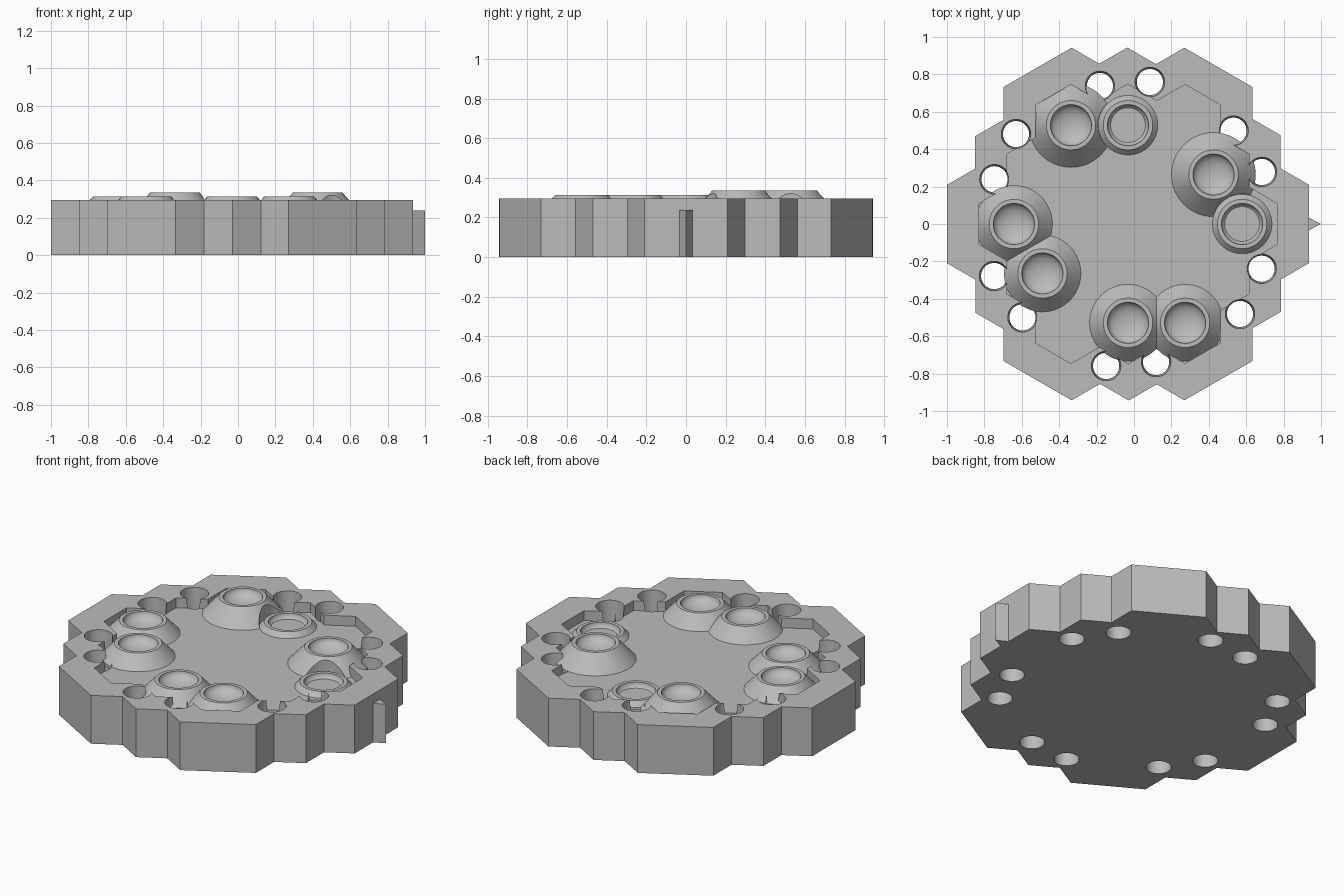
import bpy, bmesh
from math import cos, sin, pi, sqrt, radians

if "Cube" in bpy.data.objects:
    bpy.data.objects.remove(bpy.data.objects["Cube"])

CX = -0.032            # centre of the hexagonal pattern
TOP, FLOOR = 0.295, 0.235
CELL = 0.305           # spacing of the hexagonal cells

grey = bpy.data.materials.new("plain grey")
grey.use_nodes = True
grey.diffuse_color = (0.5, 0.5, 0.5, 1)
grey.node_tree.nodes["Principled BSDF"].inputs["Base Color"].default_value = (0.5, 0.5, 0.5, 1)


def sixfold(points):
    """Repeat points six times around the pattern centre."""
    out = []
    for k in range(6):
        c, s = cos(k * pi / 3), sin(k * pi / 3)
        out += [(CX + x * c - y * s, x * s + y * c) for x, y in points]
    return out


def finish(name, bm):
    bmesh.ops.recalc_face_normals(bm, faces=bm.faces)
    mesh = bpy.data.meshes.new(name)
    bm.to_mesh(mesh)
    bm.free()
    mesh.materials.append(grey)
    ob = bpy.data.objects.new(name, mesh)
    bpy.context.collection.objects.link(ob)
    return ob


def prism(name, outline, z0, z1):
    bm = bmesh.new()
    face = bm.faces.new([bm.verts.new((x, y, z0)) for x, y in outline])
    up = bmesh.ops.extrude_face_region(bm, geom=[face])["geom"]
    bmesh.ops.translate(bm, vec=(0, 0, z1 - z0),
                        verts=[v for v in up if isinstance(v, bmesh.types.BMVert)])
    return finish(name, bm)


def lathe(name, profile, x, y, n=64):
    """Revolve (radius, z) points into a closed solid at x, y."""
    bm = bmesh.new()
    rings = []
    for r, z in profile:
        count = n if r > 0 else 1
        rings.append([bm.verts.new((x + r * cos(2 * pi * i / n), y + r * sin(2 * pi * i / n), z))
                      for i in range(count)])
    for a, b in zip(rings, rings[1:]):
        for i in range(n):
            j = (i + 1) % n
            if len(b) == 1:
                bm.faces.new((a[i], a[j], b[0]))
            else:
                bm.faces.new((a[i], a[j], b[j], b[i]))
    bm.faces.new(rings[0])
    if len(rings[-1]) > 1:
        bm.faces.new(rings[-1])
    return finish(name, bm)


def cut(target, cutter):
    cutter.hide_render = True
    mod = target.modifiers.new("cut", "BOOLEAN")
    mod.operation = "DIFFERENCE"
    mod.solver = "EXACT"
    mod.object = cutter
    bpy.context.view_layer.objects.active = target
    bpy.ops.object.modifier_apply(modifier=mod.name)
    bpy.data.objects.remove(cutter)


def smooth(ob):
    bpy.ops.object.select_all(action="DESELECT")
    ob.select_set(True)
    bpy.context.view_layer.objects.active = ob
    bpy.ops.object.shade_smooth_by_angle(angle=radians(30))


# Tile body with a sunken centre
tile = prism("tile_body", sixfold([(0.967, -0.21), (0.967, 0.21), (0.815, 0.298),
                                   (0.815, 0.475), (0.665, 0.562)]), 0, TOP)
cut(tile, prism("recess_cutter", sixfold([(0.798, -0.108), (0.798, 0.108), (0.647, 0.197),
                                          (0.647, 0.375), (0.495, 0.462)]), FLOOR, 0.5))

# Twelve tapered through holes around the rim
for x, y in sixfold([(0.117, 0.759), (-0.15, 0.738)]):
    cut(tile, lathe("hole_cutter", [(0.07, -0.05), (0.07, 0.1), (0.079, TOP), (0.079, 0.4)], x, y, 40))
smooth(tile)

# Pointed marker on one side
prism("side_marker", [(0.93, -0.036), (1.0, 0), (0.93, 0.036)], 0, 0.238)


def cup(name, col, row, top):
    """Flared pedestal with a round dish, on a hexagonal grid position."""
    x, y = CX + col * CELL, row * CELL * sqrt(3) / 2
    foot = 0.132 + (top - FLOOR) * 0.93
    dish = 0.11
    bowl = [(dish * cos(a), top - 0.055 * sin(a)) for a in [k * pi / 20 for k in range(10)]]
    ob = lathe(name, [(foot, FLOOR - 0.02), (foot, FLOOR), (0.132, top)] + bowl
               + [(0, top - 0.055)], x, y)
    return ob, x, y


# Cups of three heights; each tall one is cut back around its low neighbour
LOW, MID, HIGH = 0.264, 0.314, 0.335
for name, col, row in (("left_mid_cup", -2, 0), ("left_front_cup", -1.5, -1),
                       ("front_cup", 0, -2), ("front_side_cup", 1, -2)):
    smooth(cup(name, col, row, MID)[0])

for side, high, low in (("back", (-1, 2), (0, 2)), ("right", (1.5, 1), (2, 0))):
    small, x, y = cup(side + "_low_cup", *low, LOW)
    tall = cup(side + "_tall_cup", *high, HIGH)[0]
    cut(tall, lathe("clearance_cutter", [(0.16, 0.1), (0.16, 0.5)], x, y))
    smooth(small)
    smooth(tall)
